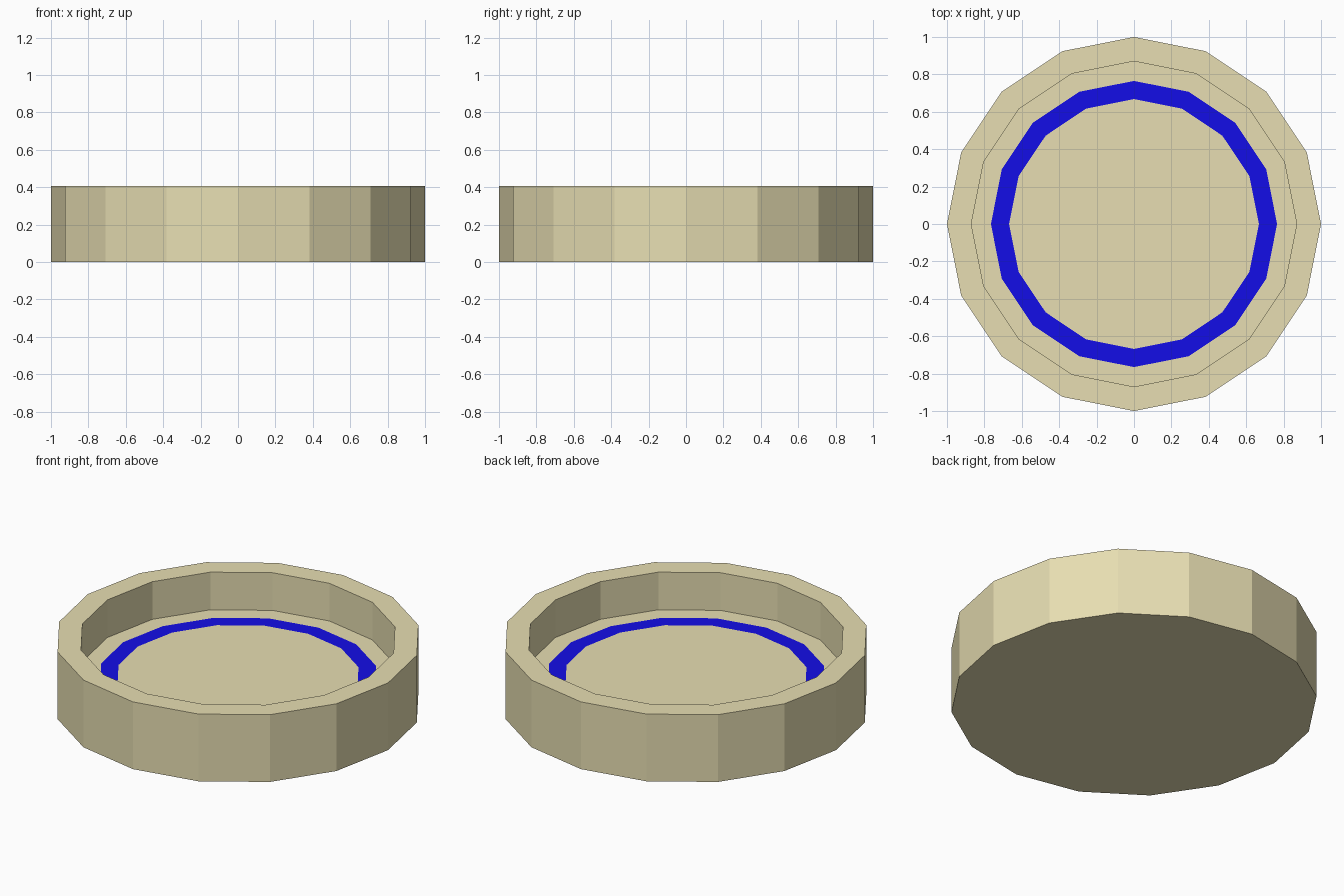
import bpy, bmesh
from math import cos, sin, pi

if "Cube" in bpy.data.objects:
    bpy.data.objects.remove(bpy.data.objects["Cube"])

SIDES = 16
HEIGHT = 0.405
FLOOR_Z = 0.178


def material(name, rgb):
    mat = bpy.data.materials.new(name)
    mat.diffuse_color = (*rgb, 1.0)
    mat.use_nodes = True
    mat.node_tree.nodes["Principled BSDF"].inputs["Base Color"].default_value = mat.diffuse_color
    return mat


def lathe(name, profile, mat):
    """Revolve (radius, z) points around z; a radius of 0 closes with an n-gon before it."""
    bm = bmesh.new()
    rings = []
    for r, z in profile:
        rings.append([bm.verts.new((r * cos(2 * pi * i / SIDES), r * sin(2 * pi * i / SIDES), z))
                      for i in range(SIDES)])
    for a, b in zip(rings, rings[1:]):
        for i in range(SIDES):
            j = (i + 1) % SIDES
            bm.faces.new((a[i], a[j], b[j], b[i]))
    return finish(name, bm, mat, rings)


def finish(name, bm, mat, rings):
    # Cap the first ring (facing down) or last ring (facing up) where wanted
    if name == "dish_body":
        bm.faces.new(rings[0][::-1])
    if name == "floor_disc":
        bm.faces.new(rings[-1])
    mesh = bpy.data.meshes.new(name)
    bm.to_mesh(mesh)
    bm.free()
    mesh.materials.append(mat)
    obj = bpy.data.objects.new(name, mesh)
    bpy.context.collection.objects.link(obj)
    return obj


sand = material("sand", (0.8, 0.73, 0.445))
blue = material("blue", (0.007, 0.004, 0.8))

# Dish: base, outer wall, rim, inner wall and outer band of the floor
lathe("dish_body", [(1.0, 0.0), (1.0, HEIGHT), (0.87, HEIGHT),
                    (0.87, FLOOR_Z), (0.765, FLOOR_Z)], sand)

# Blue inlaid ring, flush with the floor
lathe("inlaid_ring", [(0.765, FLOOR_Z), (0.668, FLOOR_Z)], blue)

# Centre of the floor inside the ring
lathe("floor_disc", [(0.668, FLOOR_Z)], sand)
